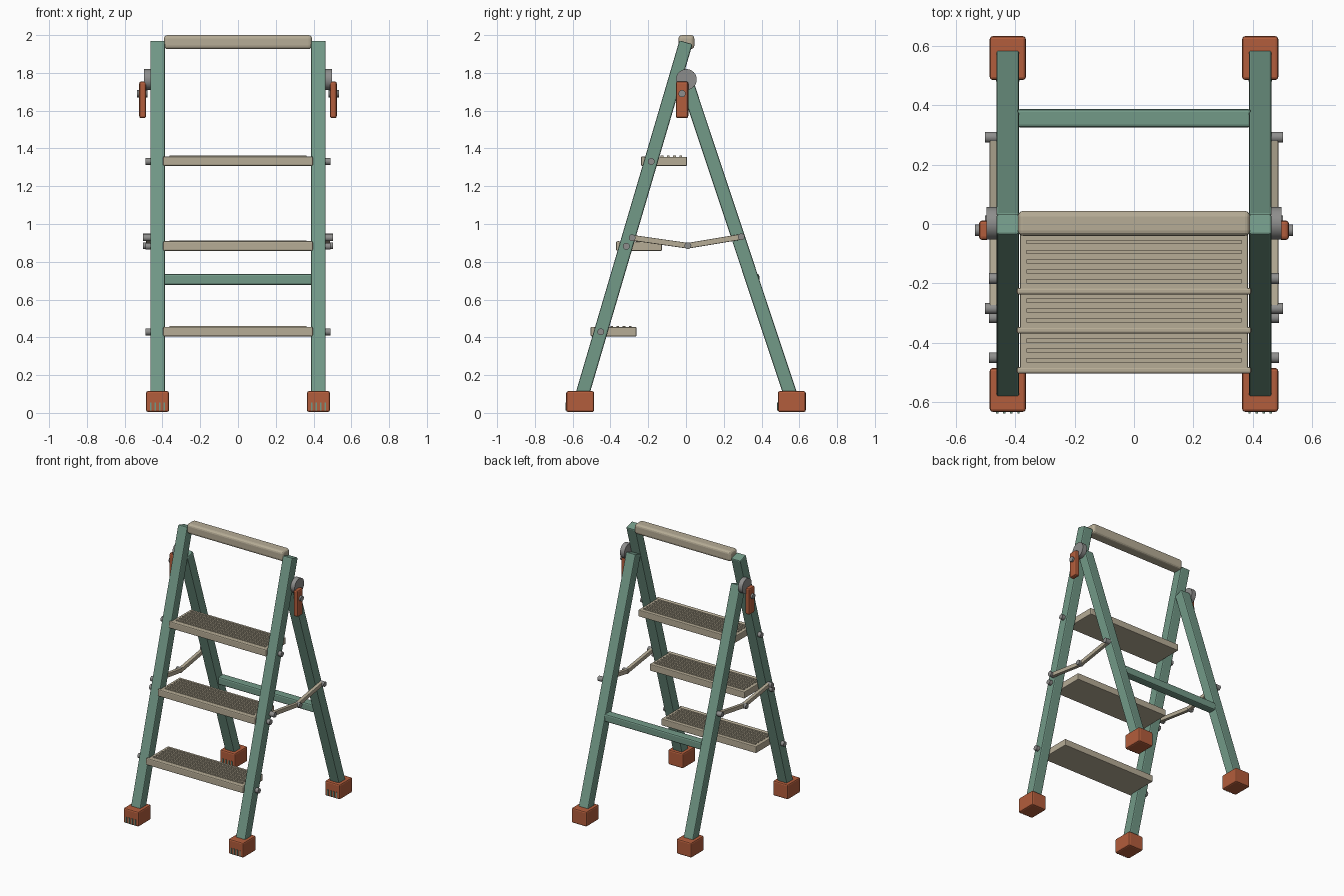
import bpy, math
from mathutils import Vector

if "Cube" in bpy.data.objects:
    bpy.data.objects.remove(bpy.data.objects["Cube"])


def material(name, rgb):
    m = bpy.data.materials.new(name)
    m.diffuse_color = (*rgb, 1)
    m.use_nodes = True
    m.node_tree.nodes["Principled BSDF"].inputs["Base Color"].default_value = m.diffuse_color
    return m


GREEN = material("sage_green", (0.17, 0.32, 0.245))
TAN = material("warm_tan", (0.47, 0.415, 0.305))
ORANGE = material("burnt_orange", (0.45, 0.11, 0.045))
GREY = material("metal_grey", (0.27, 0.27, 0.265))


def finish(obj, name, mat, bevel=0.0, segments=2):
    obj.name = name
    obj.data.materials.append(mat)
    if bevel:
        mod = obj.modifiers.new("Bevel", 'BEVEL')
        mod.width = bevel
        mod.segments = segments
        mod.limit_method = 'ANGLE'
    return obj


def box(name, lo, hi, mat, bevel=0.0, segments=2):
    lo, hi = Vector(lo), Vector(hi)
    bpy.ops.mesh.primitive_cube_add(size=1, location=(lo + hi) / 2)
    obj = bpy.context.object
    obj.scale = hi - lo
    bpy.ops.object.transform_apply(location=False, rotation=False, scale=True)
    return finish(obj, name, mat, bevel, segments)


def bar(name, x, a, b, width, depth, mat, bevel):
    """Rectangular bar in the y-z plane between points a and b."""
    dy, dz = b[0] - a[0], b[1] - a[1]
    bpy.ops.mesh.primitive_cube_add(
        size=1, location=(x, (a[0] + b[0]) / 2, (a[1] + b[1]) / 2))
    obj = bpy.context.object
    obj.scale = (width, depth, math.hypot(dy, dz))
    bpy.ops.object.transform_apply(location=False, rotation=False, scale=True)
    obj.rotation_euler.x = math.atan2(-dy, dz)
    return finish(obj, name, mat, bevel)


def pin(name, side, x0, x1, y, z, r, mat=GREY, sides=24):
    """Cylinder lying along x."""
    bpy.ops.mesh.primitive_cylinder_add(
        vertices=sides, radius=r, depth=x1 - x0,
        location=(side * (x0 + x1) / 2, y, z), rotation=(0, math.pi / 2, 0))
    obj = bpy.context.object
    bpy.ops.object.shade_smooth_by_angle()
    return finish(obj, name, mat)


# step heights (underside) and front edges
STEPS = [(0.405, -0.505), (0.858, -0.37), (1.307, -0.238)]

for side, tag in ((-1, "left"), (1, "right")):
    x = side * 0.426
    # leg rails
    bar(f"front_leg_{tag}", x, (-0.56, 0.06), (0.0, 1.962), 0.077, 0.072, GREEN, 0.008)
    bar(f"rear_leg_{tag}", x, (0.565, 0.06), (0.0, 1.76), 0.077, 0.072, GREEN, 0.008)

    # rubber feet with small ribs on the front face
    for where, y in (("front", -0.56), ("rear", 0.56)):
        box(f"{where}_foot_{tag}", (x - 0.061, y - 0.074, 0.005),
            (x + 0.061, y + 0.074, 0.115), ORANGE, 0.01)
        for i in range(4):
            rx = x - 0.036 + i * 0.024
            box(f"{where}_foot_rib_{tag}", (rx - 0.004, y - 0.079, 0.012),
                (rx + 0.004, y - 0.073, 0.055), GREEN)

    # step bolts
    for z, y in STEPS:
        pin(f"step_bolt_{tag}", side, 0.462, 0.489, y + 0.054, z + 0.024, 0.018)

    # folding brace: two bars and three pins
    ends = [(-0.285, 0.927), (0.01, 0.885), (0.293, 0.932)]
    for a, b in zip(ends, ends[1:]):
        bar(f"brace_bar_{tag}", side * 0.474, a, b, 0.026, 0.03, TAN, 0.004)
    for y, z in ends:
        pin(f"brace_pin_{tag}", side, 0.464, 0.503, y, z, 0.018)

    # top hinge disc, locking lever and its bolt
    pin(f"hinge_disc_{tag}", side, 0.462, 0.497, 0.002, 1.765, 0.055, GREY, 32)
    xs = sorted((side * 0.487, side * 0.523))
    box(f"lock_lever_{tag}", (xs[0], -0.054, 1.56), (xs[1], 0.012, 1.755), ORANGE, 0.011)
    pin(f"lever_bolt_{tag}", side, 0.48, 0.536, -0.021, 1.69, 0.019)

# treads with a rounded nosing and raised grip ribs
for z, y in STEPS:
    box("step_tread", (-0.385, y + 0.012, z), (0.385, y + 0.243, z + 0.049), TAN, 0.005)
    box("step_nosing", (-0.396, y, z), (0.396, y + 0.022, z + 0.051), TAN, 0.007)
    for i in range(6):
        ry = y + 0.045 + i * 0.033
        box("grip_rib", (-0.362, ry - 0.007, z + 0.045),
            (0.362, ry + 0.007, z + 0.055), TAN)

# top handrail and rear crossbar
box("top_handrail", (-0.392, -0.04, 1.926), (0.392, 0.044, 2.0), TAN, 0.018, 3)
box("rear_crossbar", (-0.395, 0.326, 0.678), (0.395, 0.388, 0.735), GREEN, 0.01)
